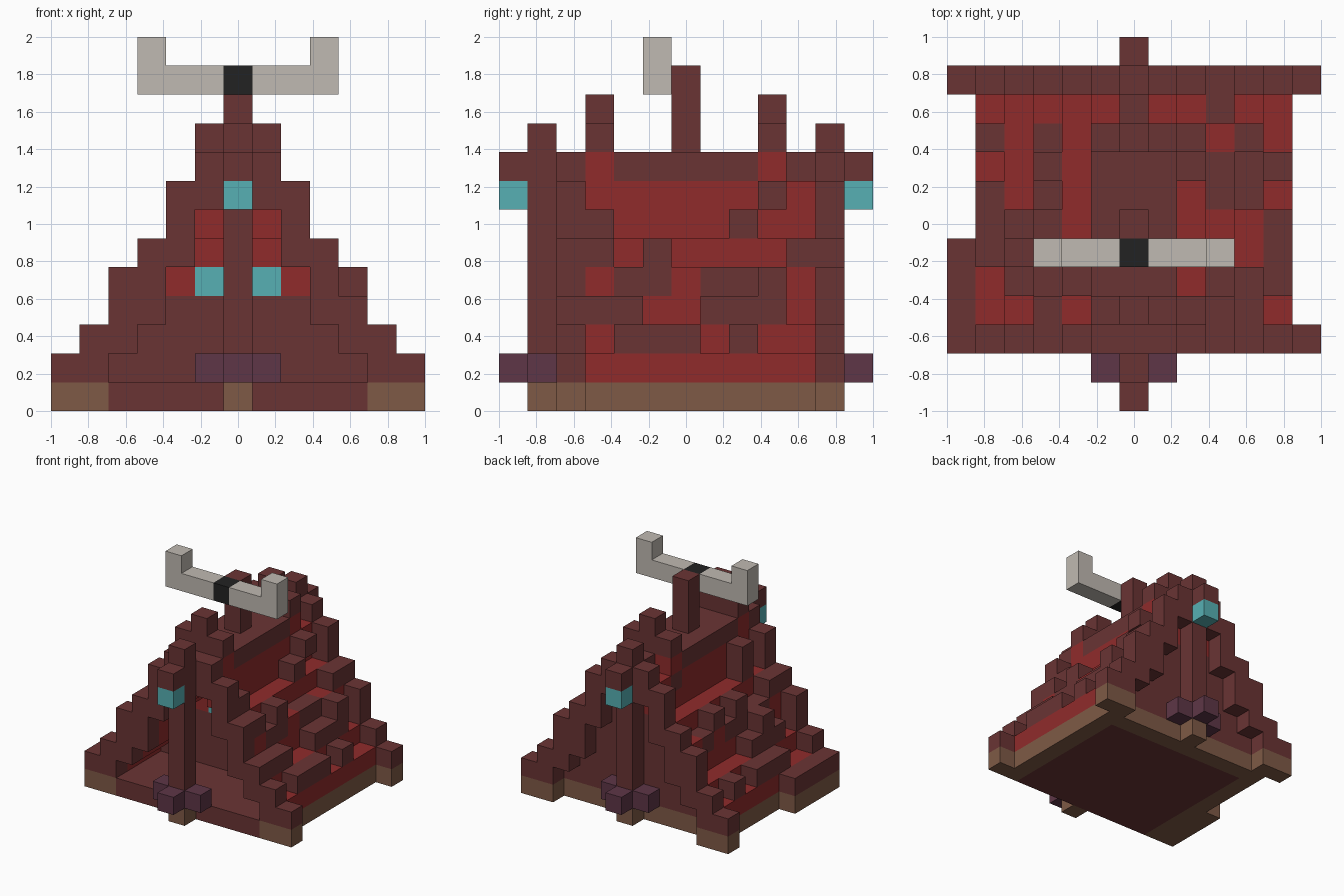
import bpy
import bmesh
from mathutils import Vector

if "Cube" in bpy.data.objects:
    bpy.data.objects.remove(bpy.data.objects["Cube"])

N = 13          # cells along each axis
S = 2 / N       # cell size
MID = 6


def linear(c):
    c /= 255
    return c / 12.92 if c <= 0.04045 else ((c + 0.055) / 1.055) ** 2.4


def material(name, hexcode):
    rgba = [linear(v) for v in bytes.fromhex(hexcode)] + [1]
    m = bpy.data.materials.new(name)
    m.use_nodes = True
    m.diffuse_color = rgba
    m.node_tree.nodes["Principled BSDF"].inputs["Base Color"].default_value = rgba
    return m


MATS = {
    "dark": material("dark maroon wood", "6A3434"),
    "red": material("bright red roof", "902B2B"),
    "brown": material("brown footing", "7F5A46"),
    "teal": material("teal lamp", "57B0B4"),
    "purple": material("purple stone", "5E3647"),
    "bone": material("pale bone", "C0BAB2"),
    "black": material("black binding", "222222"),
}
ORDER = list(MATS)
DIRS = [Vector(d) for d in ((1, 0, 0), (-1, 0, 0), (0, 1, 0),
                            (0, -1, 0), (0, 0, 1), (0, 0, -1))]


def box(cells, xs, ys, zs, colour):
    """Fill a range of cells; each argument is a number or an iterable."""
    xs, ys, zs = [[a] if isinstance(a, int) else list(a) for a in (xs, ys, zs)]
    for x in xs:
        for y in ys:
            for z in zs:
                cells[x, y, z] = colour


def build(name, cells):
    """Turn cells into a block mesh that has outer faces only."""
    bm = bmesh.new()
    for cell, colour in cells.items():
        centre = Vector(cell) + Vector((0.5, 0.5, 0.5))
        for d in DIRS:
            if tuple(int(a) for a in Vector(cell) + d) in cells:
                continue
            u = Vector((d.y, d.z, d.x))
            v = d.cross(u)
            corners = [centre + (d + a * u + b * v) / 2
                       for a, b in ((-1, -1), (1, -1), (1, 1), (-1, 1))]
            face = bm.faces.new([bm.verts.new((p - Vector((N / 2, N / 2, 0))) * S)
                                 for p in corners])
            face.material_index = ORDER.index(colour)
    bmesh.ops.remove_doubles(bm, verts=bm.verts, dist=S / 100)
    bmesh.ops.dissolve_limit(bm, angle_limit=0.01, verts=bm.verts,
                             edges=bm.edges, delimit={'MATERIAL'})
    mesh = bpy.data.meshes.new(name)
    bm.to_mesh(mesh)
    bm.free()
    for m in MATS.values():
        mesh.materials.append(m)
    obj = bpy.data.objects.new(name, mesh)
    bpy.context.collection.objects.link(obj)


# Base: brown footing around a maroon floor, with corner feet and a side step
base = {}
box(base, range(1, 12), range(2, 11), 0, "brown")
box(base, range(2, 11), range(2, 10), 0, "dark")
for y in (2, 11):
    box(base, (0, 1, 11, 12), y, 0, "brown")
box(base, 0, range(2, 6), 0, "brown")
box(base, 0, range(2, 6), 1, "dark")
build("base", base)

# Gables: stepped frames, given as inner and outer distance from the centre
STEPS = [(5, 6), (4, 5), (3, 4), (3, 4), (2, 3), (2, 2), (1, 2), (0, 1)]
for name, y in (("front_gable", 2), ("back_gable", 11)):
    gable = {}
    for z, (inner, outer) in enumerate(STEPS, 1):
        for d in range(inner, outer + 1):
            box(gable, (MID - d, MID + d), y, z, "dark")
    if y == 2:
        del gable[10, 2, 4]
    build(name, gable)

# Roof: stepped red shell with loose maroon shingles one cell further out
SHELL = {1: 5, 2: 4, 3: 3, 4: 3, 5: 2, 6: 1, 7: 1}
SHINGLES = {
    1: {2: (4, 5, 6, 8), 3: (3, 4, 7, 8, 9), 4: (9,),
        5: (3, 5, 10), 6: (3, 8), 7: (9,)},
    -1: {2: (5, 6, 7, 9), 3: (4, 5, 6), 4: (5,),
         5: (3, 6, 8), 6: (4,), 7: (4,)},
}
FLUSH = {1: (4, 5, 7, 8), -1: (4, 5, 6, 7, 9)}
for side, name in ((1, "left_roof"), (-1, "right_roof")):
    roof = {}
    for z, d in SHELL.items():
        box(roof, MID + side * d, range(3, 11), z, "red")
        box(roof, MID + side * (d + 1), SHINGLES[side].get(z, ()), z, "dark")
    box(roof, MID + side * 3, FLUSH[side], 4, "dark")
    box(roof, MID + side, 9, 7, "dark")
    build(name, roof)

# Ridge: flat platform, two raised arches and a central mast
ridge = {}
box(ridge, MID, range(3, 11), 7, "red")
box(ridge, range(5, 8), range(4, 9), 8, "dark")
box(ridge, MID, 10, 8, "dark")
for y in (3, 9):
    box(ridge, range(5, 8), y, 8, "red")
    box(ridge, range(5, 8), y, 9, "dark")
    box(ridge, MID, y, 10, "dark")
box(ridge, MID, 6, range(9, 12), "dark")
build("ridge", ridge)

# Inner walls: the front one is recessed and has two lit windows
for name, y in (("front_wall", 6), ("back_wall", 10)):
    wall = {}
    for z in range(1, 7):
        d = SHELL[z] - 1
        box(wall, range(MID - d, MID + d + 1), y, z, "dark")
    if y == 6:
        box(wall, (4, 8), y, 4, "red")
        box(wall, (5, 7), y, 4, "teal")
        # Red panels above the windows lie in the roof shell's plane
        box(wall, (5, 7), y, (5, 6), "red")
    build(name, wall)

# Posts: a tall pole on each end with a hanging lamp and purple stones
for name, y, out in (("front_post", 1, 0), ("back_post", 11, 12)):
    post = {}
    box(post, MID, y, 0, "brown")
    box(post, MID, y, range(1, 10), "dark")
    box(post, MID, out, 8, "dark")
    box(post, MID, out, 7, "teal")
    box(post, MID, out, 1, "purple")
    box(post, (5, 7), y, 1, "purple")
    build(name, post)

# Horns: crossbar bound to the mast, with upturned tips
horns = {}
box(horns, range(3, 10), 5, 11, "bone")
box(horns, (3, 9), 5, 12, "bone")
box(horns, MID, 5, 11, "black")
build("horns", horns)
